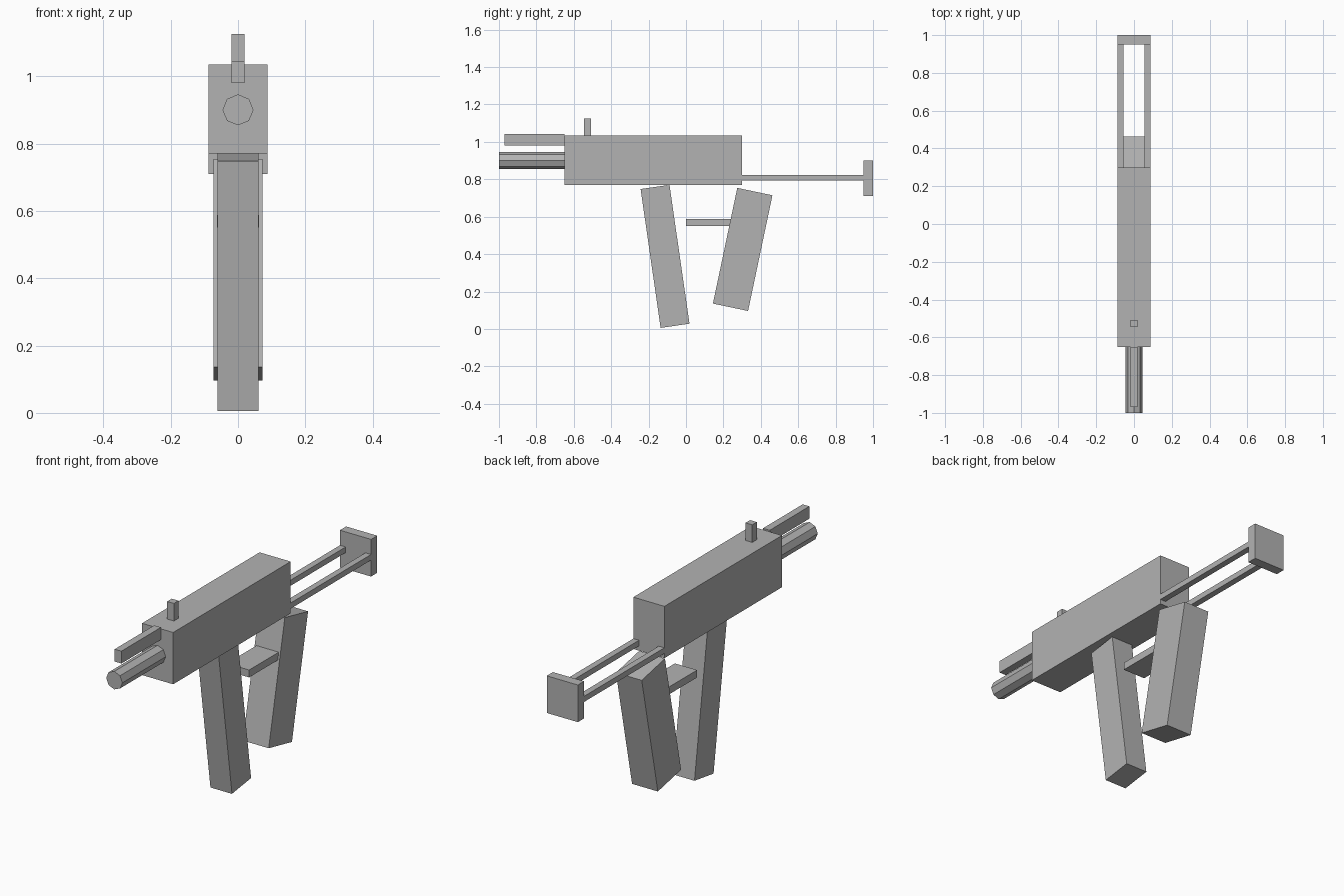
import bpy
import math

default = bpy.data.objects.get("Cube")
if default:
    bpy.data.objects.remove(default, do_unlink=True)

# One flat grey for every part
GREY = (0.45, 0.45, 0.45, 1.0)
grey = bpy.data.materials.new("plain grey")
grey.use_nodes = True
grey.diffuse_color = GREY
grey.node_tree.nodes["Principled BSDF"].inputs["Base Color"].default_value = GREY


def finish(name):
    obj = bpy.context.object
    obj.name = name
    obj.data.name = name
    obj.data.materials.append(grey)
    return obj


def box(name, size, center, tilt=0.0):
    """Box of full size, tilted about the x axis by degrees."""
    bpy.ops.mesh.primitive_cube_add(size=1, location=center,
                                    rotation=(math.radians(tilt), 0, 0))
    obj = finish(name)
    obj.scale = size
    return obj


def span(name, width, y, z, x=0.0):
    """Upright box given by its y and z ranges."""
    return box(name, (width, y[1] - y[0], z[1] - z[0]),
               (x, sum(y) / 2, sum(z) / 2))


# Main housing with the bar and post on its front end
span("receiver", 0.176, (-0.65, 0.30), (0.77, 1.035))
span("upper_bar", 0.038, (-0.97, -0.65), (0.98, 1.043))
span("front_post", 0.038, (-0.545, -0.508), (1.03, 1.125))

# Eight-sided barrel
bpy.ops.mesh.primitive_cylinder_add(vertices=8, radius=0.046, depth=0.36,
                                    location=(0, -0.82, 0.90),
                                    rotation=(math.radians(90), 0, 0))
finish("barrel")

# Leaning blocks below the housing and the shelf between them
box("magazine", (0.122, 0.156, 0.75), (0, -0.112, 0.388), 8.2)
box("grip", (0.146, 0.192, 0.632), (0, 0.303, 0.425), -11.9)
span("trigger_shelf", 0.126, (0.0, 0.27), (0.55, 0.588))

# Rear stock: a mirrored pair of rods and an end plate
for side, sign in (("left", 1), ("right", -1)):
    span(side + "_stock_rod", 0.032, (0.30, 0.95), (0.794, 0.823), sign * 0.072)
span("butt_plate", 0.176, (0.95, 1.0), (0.71, 0.90))
